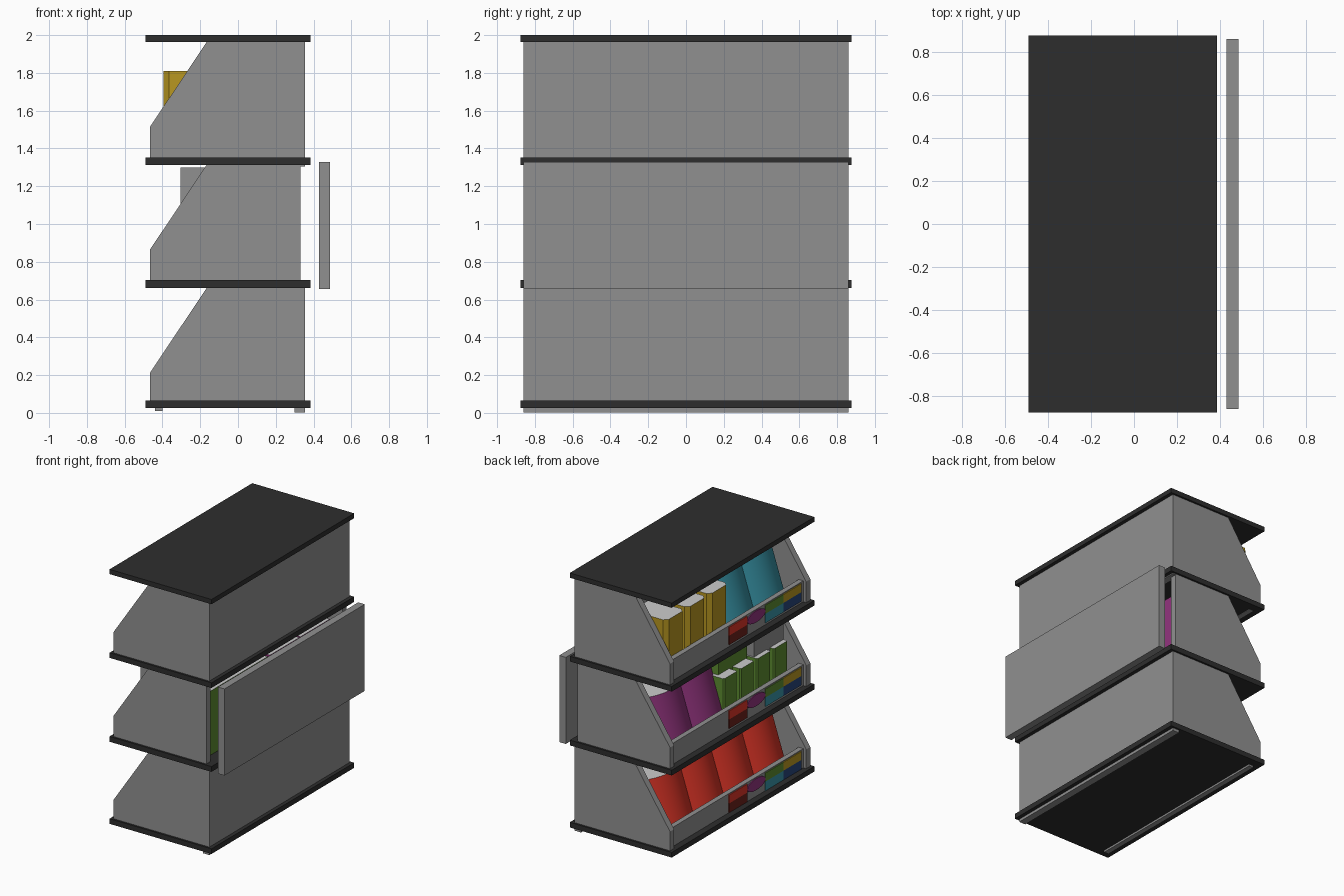
import bpy, bmesh, math
from mathutils import Vector

if "Cube" in bpy.data.objects:
    bpy.data.objects.remove(bpy.data.objects["Cube"])


def mat(name, r, g, b):
    m = bpy.data.materials.new(name)
    m.diffuse_color = (r, g, b, 1)
    m.use_nodes = True
    m.node_tree.nodes["Principled BSDF"].inputs["Base Color"].default_value = m.diffuse_color
    return m


DARK = mat("charcoal", .027, .027, .027)
GREY = mat("grey", .28, .28, .28)
LIGHT = mat("light_grey", .6, .6, .6)
RED = mat("red", .72, .035, .02)
MAG = mat("magenta", .29, .035, .21)
TEAL = mat("teal", .04, .30, .39)
GREEN = mat("green", .11, .26, .03)
YELLOW = mat("yellow", .48, .31, .015)
BLUE = mat("blue", .02, .06, .2)
MAROON = mat("maroon", .15, .015, .01)


def loft(name, low, high, m, top=None, smooth=False):
    """Solid between two matching point loops; optional colour for upward faces."""
    bm = bmesh.new()
    a = [bm.verts.new(p) for p in low]
    b = [bm.verts.new(p) for p in high]
    n = len(a)
    bm.faces.new(a)
    bm.faces.new(b)
    for i in range(n):
        j = (i + 1) % n
        bm.faces.new((a[i], a[j], b[j], b[i]))
    bmesh.ops.recalc_face_normals(bm, faces=bm.faces)
    bm.normal_update()
    if top:
        for f in bm.faces:
            f.material_index = int(f.normal.z > .9)
    me = bpy.data.meshes.new(name)
    bm.to_mesh(me)
    bm.free()
    me.materials.append(m)
    if top:
        me.materials.append(top)
    ob = bpy.data.objects.new(name, me)
    bpy.context.collection.objects.link(ob)
    if smooth:
        bpy.ops.object.select_all(action='DESELECT')
        ob.select_set(True)
        bpy.context.view_layer.objects.active = ob
        bpy.ops.object.shade_smooth_by_angle(angle=math.radians(30))
    return ob


def box(name, x0, x1, y0, y1, z0, z1, m, top=None):
    r = [(x0, y0), (x1, y0), (x1, y1), (x0, y1)]
    return loft(name, [(x, y, z0) for x, y in r], [(x, y, z1) for x, y in r], m, top)


def bag(name, y, floor, m):
    """Leaning bag with a bulging front and a pale top."""
    w, n = .187, 12
    sec = [(.20, -w), (.20, w)]
    for i in range(n + 1):
        t = 1 - 2 * i / n
        sec.append((-.055 * (1 - t * t), w * t))
    lo = [(-.345 + px, y + py, floor) for px, py in sec]
    hi = [(-.20 + px, y + py, floor + .44) for px, py in sec]
    loft(name, lo, hi, m, LIGHT, True)


def carton(name, x, depth, y0, y1, z0, z1, m, c):
    """Upright pack with chamfered front corners and a pale top."""
    r = [(x, y0 + c), (x + c, y0), (x + depth, y0), (x + depth, y1), (x + c, y1), (x, y1 - c)]
    loft(name, [(px, py, z0) for px, py in r], [(px, py, z1) for px, py in r], m, LIGHT)


# Shelf boards
for i, (z0, z1) in enumerate([(.025, .065), (.662, .703), (1.313, 1.353), (1.963, 2.0)]):
    box(f"shelf_{i}", -.49, .385, -.875, .875, z0, z1, DARK)

for i, z in enumerate((0, .652, 1.302)):
    # Side panels with sloped front
    prof = [(-.465, z + .03), (.33, z + .03), (.33, z + .67), (-.16, z + .67), (-.465, z + .214)]
    for s in (-1, 1):
        loft(f"side_panel_{i}", [(x, s * .86, v) for x, v in prof],
             [(x, s * .81, v) for x, v in prof], GREY)
    # Back panel; the middle one is pulled away
    bx = .43 if i == 1 else .30
    box(f"back_panel_{i}", bx, bx + .056, -.86, .86, z + .003, z + .675, GREY)
    # Front lip
    box(f"front_lip_{i}", -.44, -.40, -.81, .81, z + .01, z + .214, GREY)
    # Coloured label plates, upper and lower row
    mid = z + .14
    for col, up, m in [(0, 1, RED), (0, 0, MAROON), (2, 1, GREEN), (2, 0, TEAL),
                       (3, 1, YELLOW), (3, 0, BLUE)]:
        y1 = .106 - .222 * col
        a, b = (mid, z + .205) if up else (z + .068, mid)
        box("label_plate", -.446, -.439, y1 - .222, y1, a, b, m)
    # Rounded label plate
    pts = []
    for k in range(17):
        t = 2 * math.pi * k / 17
        pts.append((-.227 + .111 * math.cos(t), mid + .022 + .045 * math.sin(t)))
    loft("round_label", [(-.447, y, v) for y, v in pts], [(-.439, y, v) for y, v in pts], MAG)

# Bags
for y in (.56, .187, -.187, -.56):
    bag("red_bag", y, .065, RED)
for y in (.56, .187):
    bag("magenta_bag", y, .703, MAG)
for y in (-.187, -.56):
    bag("teal_bag", y, 1.353, TEAL)

# Yellow packs on the top shelf
for k in range(3):
    y0 = .043 + .268 * k
    carton("yellow_pack", -.395, .3, y0, min(y0 + .228, .805), 1.353, 1.81, YELLOW, .03)

# Small green packs on the middle shelf, with larger packs behind and above
for k in range(4):
    y0 = -.757 + .205 * k
    carton("green_pack", -.342, .13, y0, y0 + .165, .703, 1.045, GREEN, .01)
box("large_green_pack", -.27, -.02, -.36, -.01, .703, 1.28, GREEN, LIGHT)
box("large_grey_pack", -.305, -.05, -.76, -.40, .703, 1.30, GREY, LIGHT)
# Pack backs seen through the open middle bay
box("rear_green_pack", .02, .27, -.76, -.02, .703, 1.2, GREEN, LIGHT)
for y in (.56, .187):
    box("rear_magenta_pack", .02, .27, y - .18, y + .18, .703, 1.2, MAG, LIGHT)
